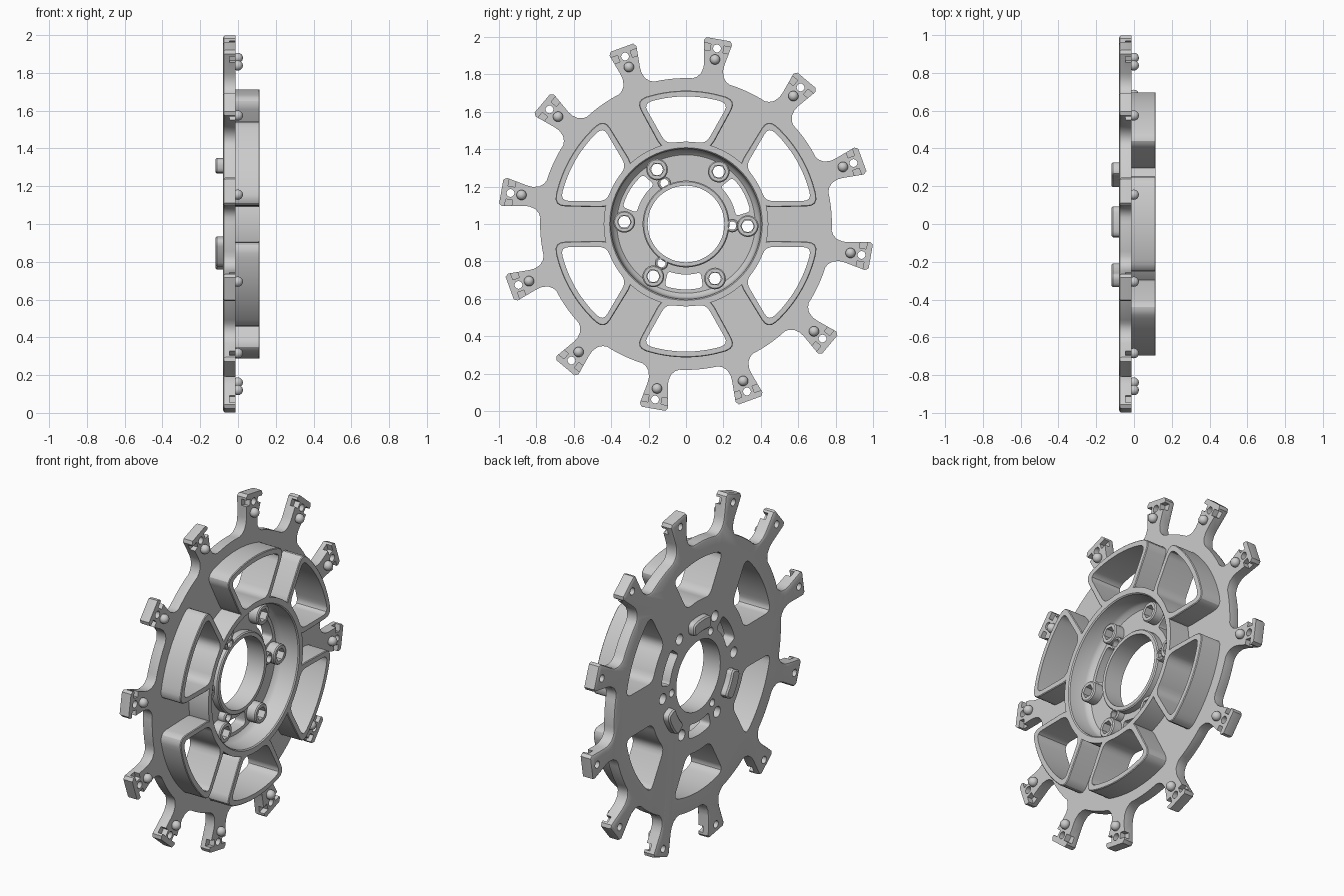
import bpy, bmesh
from math import sin, cos, pi, radians, asin, hypot
from mathutils import Vector

if "Cube" in bpy.data.objects:
    bpy.data.objects.remove(bpy.data.objects["Cube"])

grey = bpy.data.materials.new("satin_grey")
grey.use_nodes = True
grey.diffuse_color = (0.6, 0.6, 0.6, 1)
grey.node_tree.nodes["Principled BSDF"].inputs["Base Color"].default_value = (0.6, 0.6, 0.6, 1)

BACK, FACE, TOP = -0.08, -0.013, 0.115


# Flat shapes are lists of (y, z) about the wheel axis; the axis runs along x
def polar(r, a):
    return Vector((r * cos(a), r * sin(a)))


def place(pts, a, r=0.0):
    """Rotate a shape by a, after moving it out to radius r."""
    c, s = cos(a), sin(a)
    return [Vector(((p[0] + r) * c - p[1] * s, (p[0] + r) * s + p[1] * c)) for p in pts]


def circle(r, n=24):
    return [polar(r, 2 * pi * i / n) for i in range(n)]


def hexagon(r, n=24):
    return [polar(r * cos(pi / 6) / cos((2 * pi * i / n) % (pi / 3) - pi / 6), 2 * pi * i / n)
            for i in range(n)]


def wedge(r0, a0, r1, a1, f, n=16):
    """Arc-ended sector with rounded corners, pointing along angle 0."""
    lo, hi = polar(r0, a0), polar(r1, a1)
    t_side = f / hypot(*(hi - lo))

    def corner(p, c, q):
        return [p * (1 - t) ** 2 + c * 2 * t * (1 - t) + q * t * t for t in (0, .25, .5, .75, 1)]

    def arc(r, a, sgn):
        lim = a - f / r
        return [polar(r, sgn * lim * (2 * i / n - 1)) for i in range(1, n)]

    def mirror(pts):
        return [Vector((p.x, -p.y)) for p in pts]

    c_hi = corner(lo.lerp(hi, 1 - t_side), hi, polar(r1, a1 - f / r1))
    c_lo = corner(polar(r0, a0 - f / r0), lo, lo.lerp(hi, t_side))
    return mirror(c_hi) + arc(r1, a1, 1) + c_hi[::-1] + c_lo[::-1] + arc(r0, a0, -1) + mirror(c_lo)


def inset(pts, d):
    """Move a counter-clockwise outline inwards by d."""
    out = []
    for i, p in enumerate(pts):
        e = (p - pts[i - 1]).normalized()
        g = (pts[(i + 1) % len(pts)] - p).normalized()
        m = Vector((-e.y - g.y, e.x + g.x)).normalized()
        out.append(p + m * d / max(0.5, m.dot(Vector((-e.y, e.x)))))
    return out


def loft(bm, rings, closed=False):
    """Skin between rings of (shape, x); capped, or closed into a tube wall."""
    vs = [[bm.verts.new((x, p[0], p[1] + 1)) for p in pts] for pts, x in rings]
    n = len(vs[0])
    faces = []
    for k in range(len(vs) if closed else len(vs) - 1):
        a, b = vs[k], vs[(k + 1) % len(vs)]
        faces += [bm.faces.new((a[i], a[(i + 1) % n], b[(i + 1) % n], b[i])) for i in range(n)]
    if not closed:
        faces += [bm.faces.new(vs[0][::-1]), bm.faces.new(vs[-1])]
    bmesh.ops.recalc_face_normals(bm, faces=faces)


def tube(bm, outer, inner, x0, x1, edge=0.006):
    loft(bm, [(outer, x0), (outer, x1 - edge), (inset(outer, edge), x1), (inner, x1), (inner, x0)], True)


def finish(bm, name):
    me = bpy.data.meshes.new(name)
    bm.to_mesh(me)
    bm.free()
    me.materials.append(grey)
    ob = bpy.data.objects.new(name, me)
    bpy.context.collection.objects.link(ob)
    return ob


ARMS = [radians(20 + 30 * k) for k in range(12)]
WINDOWS = [radians(30 + 60 * k) for k in range(6)]
BOLTS = [radians(-2 + 60 * k) for k in range(6)]
PINS = BOLTS[::2]
SLOTS = [radians(28 + 120 * k) for k in range(3)]
TABS = [a + pi / 3 for a in SLOTS]


def spoke_angle(r, d):
    return pi / 6 - asin(d / r)


window_hole = wedge(0.44, spoke_angle(0.44, 0.122), 0.682, spoke_angle(0.682, 0.124), 0.045)
window_rim = wedge(0.41, spoke_angle(0.41, 0.088), 0.713, spoke_angle(0.713, 0.096), 0.06)

# Main plate: rim disc with twelve flared arms
half = [(0.7735, 0.10), (0.785, 0.08), (0.806, 0.062), (0.84, 0.053), (0.87, 0.055),
        (0.985, 0.0765), (1.003, 0.064)]
arm = [(r, -t) for r, t in half] + [(r, t) for r, t in half[::-1]]
outline = []
for a in ARMS:
    outline += place(arm, a)
    outline += [polar(0.78, a + radians(7.4 + 15.2 * i / 8)) for i in range(1, 8)]
bm = bmesh.new()
loft(bm, [(inset(outline, 0.013), BACK), (inset(outline, 0.004), BACK + 0.005),
          (outline, BACK + 0.015), (outline, FACE)])
plate = finish(bm, "main_plate")

# Cutter for every opening in the plate
bm = bmesh.new()


def cut(pts, x0=-0.2, x1=0.2):
    loft(bm, [(pts, x0), (pts, x1)])


cut(circle(0.205, 64))
for a in WINDOWS:
    cut(place(window_hole, a))
for a in SLOTS:
    cut(place(wedge(0.27, radians(19), 0.35, radians(17), 0.02), a))
for a in BOLTS:
    cut(place(circle(0.031), a, 0.33))
for a in PINS:
    cut(place(circle(0.022), a, 0.247))
for a in ARMS:
    cut(place(circle(0.021, 16), a, 0.953))
    for s in (-1, 1):
        notch = [(0.935, s * 0.036), (0.972, s * 0.036), (0.972, s * 0.1), (0.935, s * 0.1)]
        cut(place(notch, a), -0.045)
cutter = finish(bm, "plate_cutter")
cutter.hide_render = True
mod = plate.modifiers.new("openings", "BOOLEAN")
mod.operation, mod.solver, mod.object = "DIFFERENCE", "EXACT", cutter
bpy.context.view_layer.objects.active = plate
bpy.ops.object.modifier_apply(modifier=mod.name)
bpy.data.objects.remove(cutter)
parts = [plate]

# Raised walls around the six windows
bm = bmesh.new()
for a in WINDOWS:
    tube(bm, place(window_rim, a), place(window_hole, a), FACE - 0.01, TOP, 0.004)
parts.append(finish(bm, "window_walls"))

# Hub wall with a filleted foot
bm = bmesh.new()
hub = [(0.44, FACE - 0.01), (0.44, TOP), (0.408, TOP), (0.402, TOP - 0.006), (0.395, 0.02),
       (0.388, 0.003), (0.37, FACE), (0.37, FACE - 0.01)]
loft(bm, [(circle(r, 96), x) for r, x in hub], True)
parts.append(finish(bm, "hub_wall"))

# Collar around the centre bore
bm = bmesh.new()
tube(bm, circle(0.232, 64), circle(0.205, 64), FACE - 0.01, 0.03)
parts.append(finish(bm, "bore_collar"))

# Hex-socket bosses and small pin bosses
bm = bmesh.new()
for a in BOLTS:
    tube(bm, place(circle(0.058), a, 0.33), place(hexagon(0.038), a, 0.33), FACE - 0.01, 0.045)
parts.append(finish(bm, "bolt_bosses"))
bm = bmesh.new()
for a in PINS:
    tube(bm, place(circle(0.036), a, 0.247), place(circle(0.022), a, 0.247), FACE - 0.01, 0.03)
parts.append(finish(bm, "pin_bosses"))

# Locating tabs on the back
bm = bmesh.new()
for a in TABS:
    tab = place(wedge(0.275, radians(16), 0.35, radians(14), 0.03), a)
    loft(bm, [(inset(tab, 0.008), -0.12), (tab, -0.112), (tab, BACK + 0.01)])
parts.append(finish(bm, "back_tabs"))

# Round knob on each arm
bm = bmesh.new()
for a in ARMS:
    p = polar(0.893, a)
    ball = bmesh.ops.create_uvsphere(bm, u_segments=20, v_segments=12, radius=0.027)
    bmesh.ops.translate(bm, verts=ball["verts"], vec=(-0.001, p.x, p.y + 1))
parts.append(finish(bm, "arm_knobs"))

# Smooth shading with sharp edges kept
bpy.ops.object.select_all(action="DESELECT")
for ob in parts:
    ob.select_set(True)
bpy.context.view_layer.objects.active = plate
bpy.ops.object.shade_smooth_by_angle(angle=radians(30))
